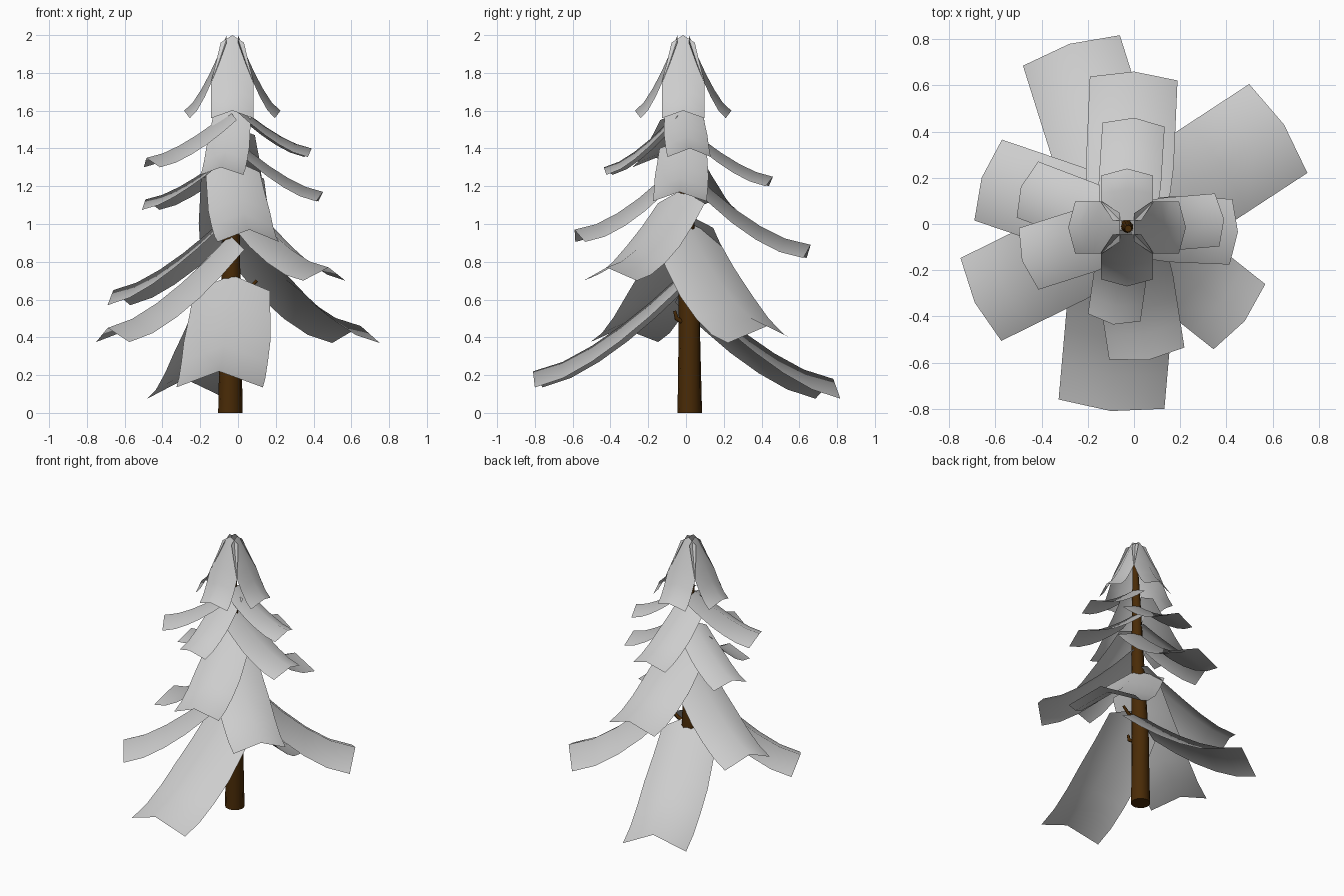
import bpy
import math
from mathutils import Vector

cube = bpy.data.objects.get("Cube")
if cube:
    bpy.data.objects.remove(cube, do_unlink=True)


def make_material(name, color):
    mat = bpy.data.materials.new(name)
    mat.use_nodes = True
    mat.diffuse_color = color
    mat.node_tree.nodes["Principled BSDF"].inputs["Base Color"].default_value = color
    return mat


needle_grey = make_material("needle_grey", (0.61, 0.61, 0.61, 1))
bark_brown = make_material("bark_brown", (0.068, 0.024, 0.002, 1))


def add_object(name, verts, faces, mat, smooth):
    mesh = bpy.data.meshes.new(name)
    mesh.from_pydata(verts, [], faces)
    mesh.materials.append(mat)
    for poly in mesh.polygons:
        poly.use_smooth = smooth or len(poly.vertices) == 4
    obj = bpy.data.objects.new(name, mesh)
    bpy.context.collection.objects.link(obj)
    return obj


def tube(name, path, sides):
    """Capped tube through (x, y, z, radius) points."""
    verts, faces = [], []
    for i, (x, y, z, r) in enumerate(path):
        a, b = path[max(i - 1, 0)], path[min(i + 1, len(path) - 1)]
        turn = (Vector(b[:3]) - Vector(a[:3])).to_track_quat('Z', 'Y')
        for s in range(sides):
            ang = math.tau * s / sides
            verts.append(Vector((x, y, z)) + turn @ Vector((r * math.cos(ang), r * math.sin(ang), 0)))
    for i in range(len(path) - 1):
        for s in range(sides):
            n = (s + 1) % sides
            faces.append((i * sides + s, i * sides + n, (i + 1) * sides + n, (i + 1) * sides + s))
    last = (len(path) - 1) * sides
    faces.append(tuple(reversed(range(sides))))
    faces.append(tuple(range(last, last + sides)))
    return add_object(name, verts, faces, bark_brown, False)


AXIS = Vector((-0.03, -0.015, 0))


def bough(name, x, y, half, root_z, tip_z, fold, power=1.45, root_width=0.88, root_dist=0.015, steps=5):
    """Drooping sheet folded along its ridge, running from the trunk to its tip."""
    reach = Vector((x, y, 0)) - AXIS
    out = reach.normalized()
    side = Vector((-out.y, out.x, 0))
    verts, faces = [], []
    for i in range(steps + 1):
        t = i / steps
        dist = root_dist + (reach.length - root_dist) * t
        z = tip_z + (root_z - tip_z) * (1 - t) ** power
        w = half * (root_width + (1 - root_width) * min(1, t * 2.5))
        for k in (-1, 0, 1):
            p = AXIS + out * (dist - 0.03 * t * abs(k)) + side * w * k
            verts.append((p.x, p.y, z - fold * abs(k)))
    for i in range(steps):
        for k in range(2):
            a = i * 3 + k
            faces.append((a, a + 3, a + 4, a + 1))
    return add_object(name, verts, faces, needle_grey, True)


# Trunk and broken twigs
tube("trunk", [(-0.04, 0.02, 0, 0.065), (-0.04, 0.017, 0.5, 0.057), (-0.035, 0, 1, 0.045),
               (-0.03, -0.01, 1.5, 0.03), (-0.025, -0.02, 1.92, 0.015)], 12)
tube("front_twig", [(-0.02, 0, 0.47, 0.014), (0, -0.05, 0.5, 0.012), (0, -0.06, 0.54, 0.009)], 6)
tube("left_twig", [(-0.03, 0, 0.62, 0.014), (0.06, 0.01, 0.66, 0.012), (0.1, 0.01, 0.7, 0.009)], 6)

# Boughs from bottom to top: tip x, tip y, half width, root height, tip height, fold
boughs = {
    "low_back": (-0.28, 0.78, 0.22, 0.69, 0.18, 0.105),
    "low_front": (-0.1, -0.81, 0.23, 0.73, 0.22, 0.085),
    "low_left_back": (0.65, 0.43, 0.23, 1.02, 0.46, 0.09, 1.6),
    "low_right_front": (-0.69, -0.34, 0.2, 0.94, 0.45, 0.075),
    "mid_left_front": (0.48, -0.42, 0.18, 1.18, 0.77, 0.07, 1.6),
    "mid_right_back": (-0.66, 0.2, 0.185, 1.06, 0.65, 0.08),
    "mid_back": (0, 0.66, 0.19, 1.31, 0.89, 0.07, 1.6),
    "mid_front": (0.06, -0.59, 0.165, 1.34, 0.97, 0.065, 1.6),
    "upper_right_back": (-0.49, 0.16, 0.13, 1.38, 1.13, 0.055),
    "upper_left": (0.45, -0.035, 0.142, 1.45, 1.17, 0.05),
    "upper_back": (0, 0.46, 0.135, 1.52, 1.25, 0.05),
    "upper_front": (-0.09, -0.435, 0.115, 1.61, 1.3, 0.04),
    "high_right_front": (-0.485, -0.16, 0.14, 1.6, 1.35, 0.05),
    "high_left": (0.39, 0.02, 0.115, 1.64, 1.4, 0.045),
}
for name, spec in boughs.items():
    bough(name + "_bough", *spec)

# Crown of four boughs that cross at the top
for name, dx, dy in (("front", 0, -1), ("back", 0, 1), ("left", 1, 0), ("right", -1, 0)):
    bough("crown_" + name + "_bough", AXIS.x + 0.255 * dx, AXIS.y + 0.255 * dy,
          0.112, 2, 1.6, 0.04, 1.4, 0.55, 0.03)
